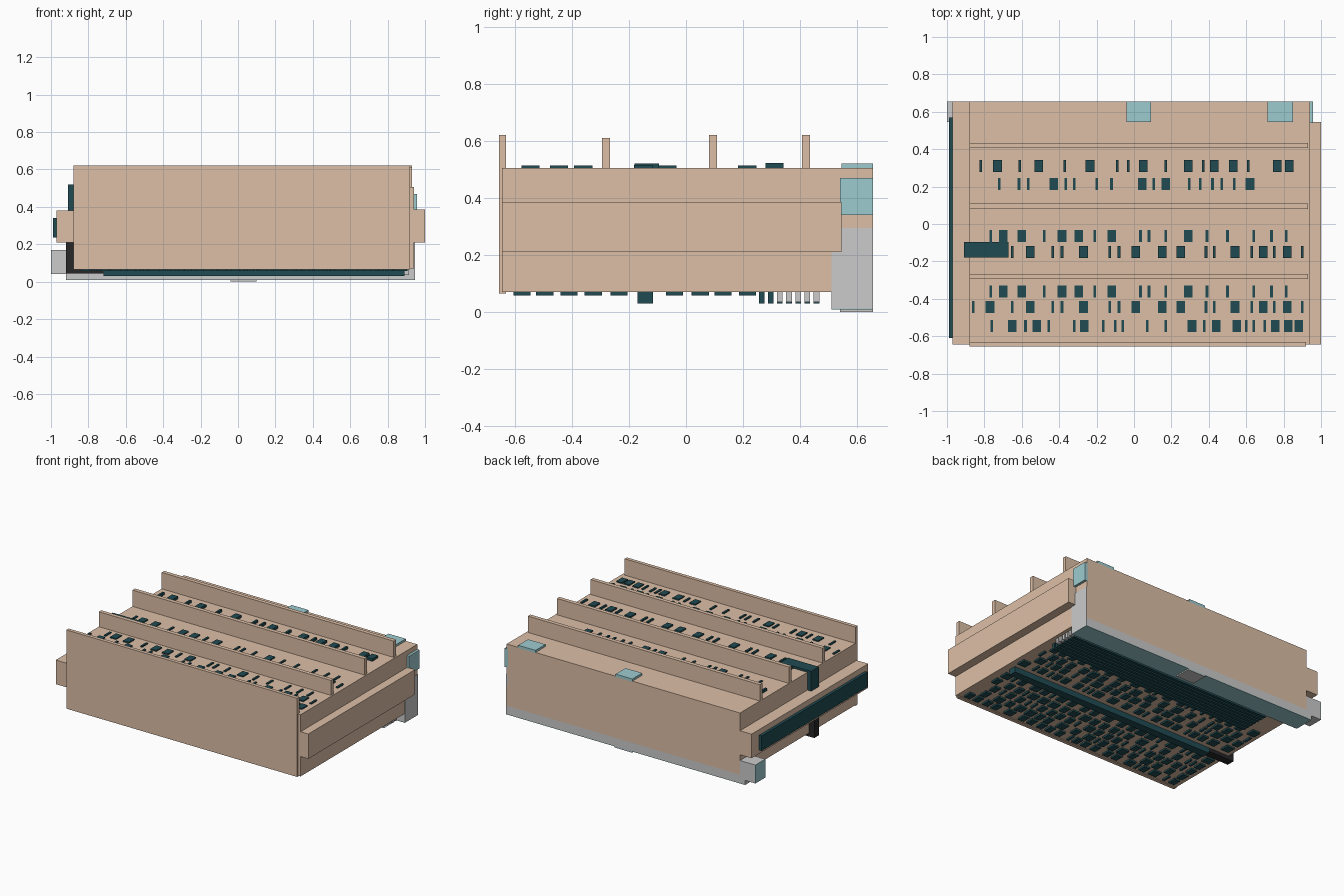
import bpy, bmesh, random
from mathutils import Matrix, Vector


def material(name, rgb):
    m = bpy.data.materials.new(name)
    m.diffuse_color = (*rgb, 1)
    return m


TAN = material("tan", (0.72, 0.52, 0.38))
TEAL = material("dark_teal", (0.014, 0.07, 0.085))
BLUE = material("pale_blue", (0.34, 0.6, 0.63))
BLACK = material("near_black", (0.02, 0.02, 0.022))


def boxes(name, specs, mat=None):
    """One object from boxes given as (x0, x1, y0, y1, z0, z1)."""
    bm = bmesh.new()
    for x0, x1, y0, y1, z0, z1 in specs:
        centre = Vector(((x0 + x1) / 2, (y0 + y1) / 2, (z0 + z1) / 2))
        size = Matrix.Diagonal((x1 - x0, y1 - y0, z1 - z0, 1))
        bmesh.ops.create_cube(bm, size=1, matrix=Matrix.Translation(centre) @ size)
    me = bpy.data.meshes.new(name)
    bm.to_mesh(me)
    bm.free()
    if mat:
        me.materials.append(mat)
    ob = bpy.data.objects.new(name, me)
    bpy.context.collection.objects.link(ob)
    return ob


# Main hull and side ledges
boxes("hull", [(-0.88, 0.94, -0.645, 0.655, 0.07, 0.505)], TAN)
boxes("left_ledge", [(-0.97, -0.88, -0.645, 0.655, 0.21, 0.38)], TAN)
boxes("right_ledge", [(0.94, 1.0, -0.645, 0.545, 0.21, 0.385)], TAN)
boxes("left_ledge_panel", [(-0.99, -0.97, -0.61, 0.57, 0.235, 0.34)], TEAL)

# Front wall and the fins across the roof
boxes("front_wall", [(-0.88, 0.92, -0.655, -0.63, 0.065, 0.62)], TAN)
for i, (y, top) in enumerate([(-0.28, 0.61), (0.095, 0.62), (0.42, 0.62)]):
    boxes(f"roof_fin_{i + 1}", [(-0.88, 0.93, y - 0.014, y + 0.014, 0.5, top)], TAN)

# Rear sill, foot, corner plates and pads
boxes("rear_sill", [(-0.92, 0.945, 0.51, 0.655, 0.012, 0.07)])
boxes("rear_sill_underside", [(-0.92, 0.945, 0.51, 0.655, 0.008, 0.012)], BLUE)
boxes("rear_sill_pad", [(-0.04, 0.1, 0.54, 0.655, 0, 0.008)])
boxes("rear_left_foot", [(-0.998, -0.88, 0.545, 0.655, 0.04, 0.17)])
boxes("rear_left_foot_cap", [(-1.0, -0.998, 0.545, 0.655, 0.04, 0.17)], BLUE)
boxes("rear_right_plate", [(0.93, 0.945, 0.51, 0.655, 0.05, 0.21),
                           (0.93, 0.945, 0.545, 0.655, 0.21, 0.295)])
boxes("rear_right_pad", [(0.93, 0.957, 0.54, 0.655, 0.34, 0.47)], BLUE)
boxes("roof_pads", [(-0.04, 0.09, 0.545, 0.655, 0.5, 0.52),
                    (0.715, 0.85, 0.545, 0.655, 0.5, 0.52)], BLUE)

# Bracket over the left roof edge, and the long duct beneath
boxes("roof_bracket", [(-0.91, -0.67, -0.18, -0.095, 0.5, 0.52),
                       (-0.91, -0.88, -0.18, -0.095, 0.38, 0.5)], TEAL)
boxes("belly_duct", [(-0.72, 0.89, -0.17, -0.115, 0.03, 0.075)], TEAL)
boxes("belly_duct_elbow", [(-0.92, -0.72, -0.17, -0.115, 0.045, 0.075),
                           (-0.92, -0.88, -0.17, -0.115, 0.045, 0.21)], BLACK)

# Lengthwise rods under the rear, with grey end caps
ys = [0.255 + 0.032 * i for i in range(7)]
boxes("belly_rods", [(-0.7, 0.89, y, y + 0.02, 0.03, 0.075) for y in ys], TEAL)
boxes("rod_caps", [(0.89, 0.915, y, y + 0.02, 0.035, 0.075) for y in ys[2:]])

# Roof blocks: per row (wide block x centres), (narrow block x centres)
A = ((-.7, -.6, -.385, -.295, -.12, .29),
     (-.765, -.48, -.21, .035, .08, .17, .39, .5, .64, .735, .815))
B = ((-.555, -.27, .01, .15, .25, .54, .69, .82),
     (-.65, -.435, -.385, -.13, -.08, .385, .43, .63, .75, .9))
C = ((-.73, -.51, -.235, .05, .29, .43, .53, .765, .83),
     (-.82, -.61, -.37, -.09, -.03, .17, .37, .61))
D = ((-.43, .045, .17, .62),
     (-.72, -.615, -.565, -.365, -.32, -.2, -.12, .105, .295, .355, .42, .47, .535))
E = ((-.65, -.52, -.265, .31, .44, .55, .755, .825, .88),
     (-.76, -.58, -.455, -.32, -.165, -.1, -.06, .07, .17, .375, .6, .64, .7))
F = (B[0] + (-.77,), B[1] + (-.86,))
specs = []
for y, (wide, narrow), top in [(.31, C, .523), (.215, D, .513), (-.065, A, .513),
                               (-.15, B, .515), (-.36, A, .513), (-.445, F, .513),
                               (-.545, E, .513)]:
    for xs, half in ((wide, 0.023), (narrow, 0.007)):
        specs += [(x - half, x + half, y - 0.032, y + 0.032, 0.5, top) for x in xs]
boxes("roof_blocks", specs, TEAL)

# Belly blocks in rows of varied widths
random.seed(4)
specs = []
for y in (-0.575, -0.495, -0.41, -0.325, -0.235, -0.04, 0.05, 0.13, 0.215):
    x = -0.84
    while x < 0.86:
        w = random.choice((0.015, 0.045, 0.045, 0.06))
        specs.append((x, x + w, y - 0.03, y + 0.03, 0.058, 0.075))
        x += w + random.choice((0.025, 0.035, 0.06))
boxes("belly_blocks", specs, TEAL)
